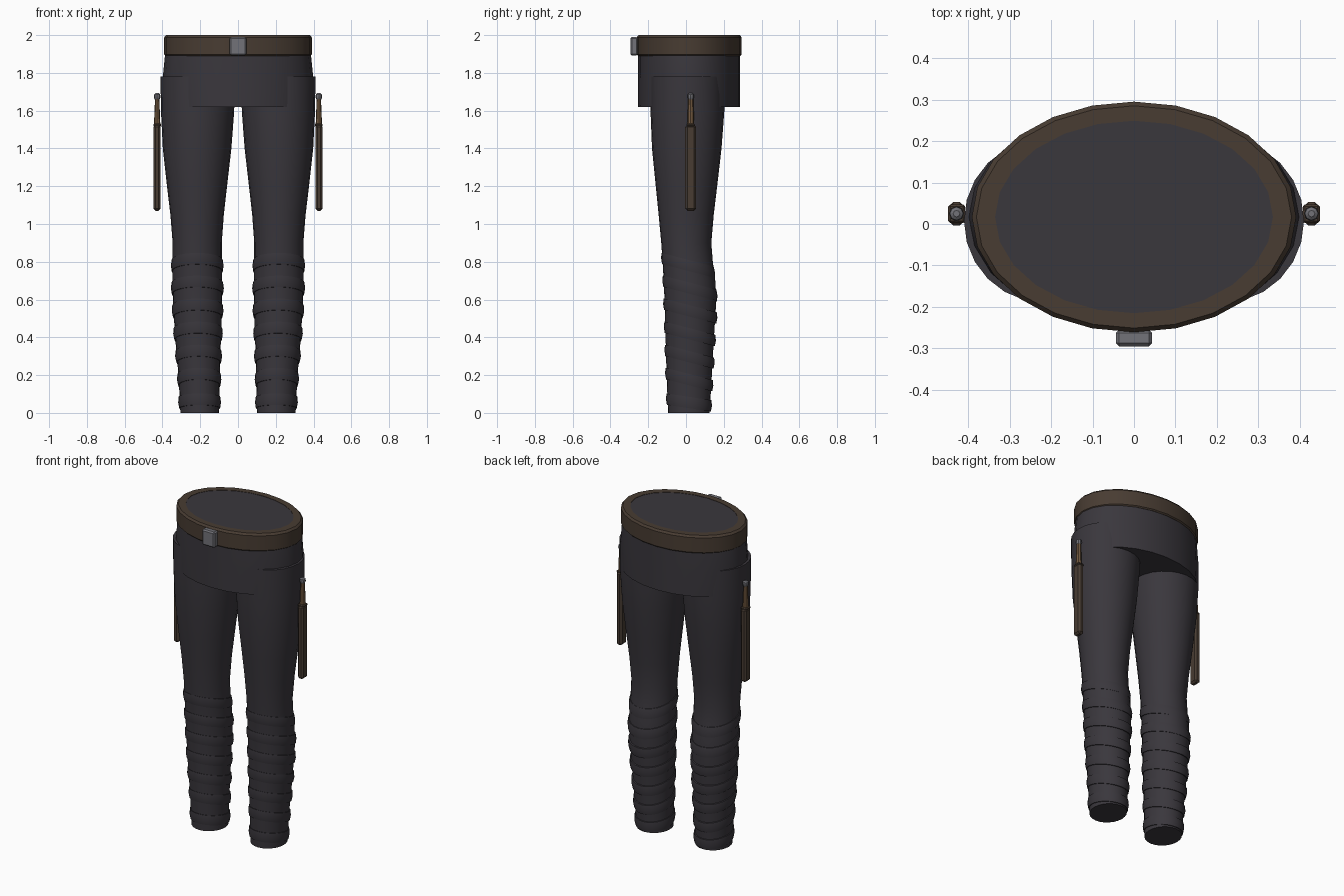
import bpy, bmesh, math
from mathutils import Vector

if "Cube" in bpy.data.objects:
    bpy.data.objects.remove(bpy.data.objects["Cube"])


def material(name, rgb):
    m = bpy.data.materials.new(name)
    m.diffuse_color = (*rgb, 1)
    m.use_nodes = True
    m.node_tree.nodes["Principled BSDF"].inputs["Base Color"].default_value = m.diffuse_color
    return m


CLOTH = material("dark_cloth", (0.042, 0.038, 0.046))
LEATHER = material("brown_leather", (0.065, 0.045, 0.032))
GRIP = material("tan_grip", (0.17, 0.10, 0.05))
METAL = material("grey_metal", (0.17, 0.17, 0.19))


def finish(bm, name, mat, angle=35):
    bmesh.ops.recalc_face_normals(bm, faces=bm.faces)
    me = bpy.data.meshes.new(name)
    bm.to_mesh(me)
    bm.free()
    me.materials.append(mat)
    ob = bpy.data.objects.new(name, me)
    bpy.context.collection.objects.link(ob)
    bpy.context.view_layer.objects.active = ob
    ob.select_set(True)
    bpy.ops.object.shade_smooth_by_angle(angle=math.radians(angle))
    ob.select_set(False)
    return ob


def mirror(ob):
    # mirror across x = 0 (object origins are all at the world origin)
    ob.modifiers.new("mirror", 'MIRROR').use_bisect_axis[0] = False
    return ob


def loft(name, sections, mat, n=24, closed=False, tilt=0, turn=0, angle=35):
    """sections: (z, cx, cy, rx, ry); closed joins last ring to first, tilt = dz/dy."""
    bm = bmesh.new()
    rings = []
    for z, cx, cy, rx, ry in sections:
        ring = []
        for i in range(n):
            a = 2 * math.pi * i / n + turn
            y = ry * math.sin(a)
            ring.append(bm.verts.new((cx + rx * math.cos(a), cy + y, z + tilt * y)))
        rings.append(ring)
    pairs = list(zip(rings, rings[1:])) + ([(rings[-1], rings[0])] if closed else [])
    for lo, hi in pairs:
        for i in range(n):
            j = (i + 1) % n
            bm.faces.new((lo[i], lo[j], hi[j], hi[i]))
    if not closed:
        bm.faces.new(rings[0])
        bm.faces.new(rings[-1])
    return finish(bm, name, mat, angle)


# Leg outline: z, inner x, outer x, front y, back y
LEG = [(0.0, .10, .305, -.095, .125), (0.2, .097, .315, -.103, .137),
       (0.4, .09, .333, -.108, .148), (0.6, .084, .345, -.114, .161),
       (0.7, .084, .347, -.118, .155), (0.8, .086, .346, -.124, .142),
       (0.9, .086, .346, -.131, .134), (1.05, .075, .358, -.145, .147),
       (1.2, .058, .376, -.160, .165), (1.4, .035, .398, -.180, .188),
       (1.6, .020, .408, -.188, .203), (1.78, .018, .410, -.190, .205)]


def leg_section(z, grow=0.0):
    for a, b in zip(LEG, LEG[1:]):
        if z <= b[0]:
            t = (z - a[0]) / (b[0] - a[0])
            x0, x1, y0, y1 = [p + (q - p) * t for p, q in zip(a[1:], b[1:])]
            return (z, (x0 + x1) / 2, (y0 + y1) / 2,
                    (x1 - x0) / 2 + grow, (y1 - y0) / 2 + grow)


# Trouser legs
mirror(loft("leg", [leg_section(s[0]) for s in LEG], CLOTH))

# Tilted cloth wraps around the lower legs
for k in range(7):
    z = 0.055 + k * 0.121
    lo, hi = max(z - 0.03, 0.022), z + 0.03
    band = [leg_section(lo, -.006), leg_section(lo, .005), leg_section(z, .009),
            leg_section(hi, .005), leg_section(hi, -.006)]
    mirror(loft(f"shin_wrap_{k + 1}", band, CLOTH, closed=True,
                tilt=-0.15 if k == 0 else -0.26))

# Hips
CY = 0.017
loft("hips", [(1.62, 0, CY, .39, .27), (1.78, 0, CY, .398, .27),
              (1.90, 0, CY, .386, .27), (1.91, 0, CY, .34, .237),
              (1.998, 0, CY, .34, .237)], CLOTH)

# Belt
loft("belt", [(1.89, 0, CY, .335, .232), (1.89, 0, CY, .383, .271),
              (1.897, 0, CY, .391, .278), (1.988, 0, CY, .391, .278),
              (2.0, 0, CY, .380, .268), (2.0, 0, CY, .335, .232)],
     LEATHER, closed=True)


def box(name, lo, hi, bevel, mat):
    lo, hi = Vector(lo), Vector(hi)
    bm = bmesh.new()
    bmesh.ops.create_cube(bm, size=1)
    for v in bm.verts:
        v.co = (lo + hi) / 2 + v.co * (hi - lo)
    bmesh.ops.bevel(bm, geom=bm.edges[:], offset=bevel, segments=1, affect='EDGES')
    return finish(bm, name, mat, 20)


# Buckle
box("buckle", (-.044, -.295, 1.892), (.044, -.255, 1.99), .008, METAL)

# Thigh knives: sheath, guard, grip and pommel on each side
KX, KY = 0.428, 0.025
mirror(box("knife_sheath", (.409, -.004, 1.07), (.447, .053, 1.525), .011, LEATHER))
mirror(box("knife_guard", (.407, .002, 1.517), (.448, .047, 1.532), .005, LEATHER))
mirror(loft("knife_grip", [(1.52, KX, KY, .017, .019), (1.60, KX, KY, .014, .016),
                           (1.67, KX, KY, .011, .013)], GRIP, n=8))
mirror(loft("knife_pommel", [(1.66, KX, KY, .013, .013), (1.672, KX, KY, .018, .018),
                             (1.686, KX, KY, .016, .016), (1.693, KX, KY, .008, .008)],
            METAL, n=8))
